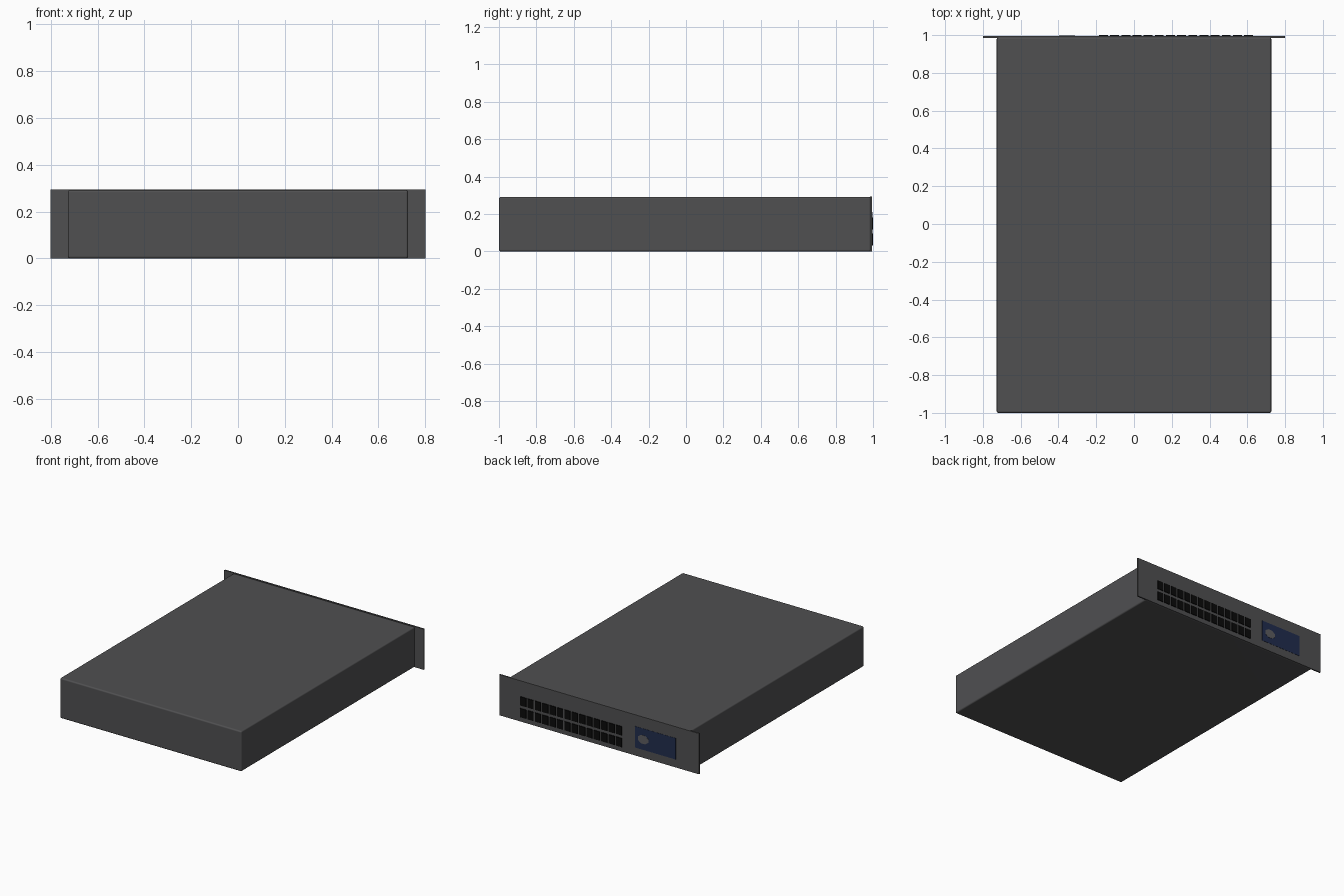
import bpy
import bmesh
import math

if "Cube" in bpy.data.objects:
    bpy.data.objects.remove(bpy.data.objects["Cube"])


def material(name, rgb):
    m = bpy.data.materials.new(name)
    m.diffuse_color = (*rgb, 1.0)
    m.use_nodes = True
    m.node_tree.nodes["Principled BSDF"].inputs["Base Color"].default_value = m.diffuse_color
    return m


CASE = material("dark_grey_metal", (0.08, 0.08, 0.083))
BLACK = material("black_port", (0.003, 0.003, 0.003))
BLUE = material("navy_panel", (0.015, 0.026, 0.075))
GREY = material("grey_button", (0.11, 0.11, 0.115))


def finish(bm, name, mat):
    me = bpy.data.meshes.new(name)
    bm.to_mesh(me)
    bm.free()
    me.materials.append(mat)
    ob = bpy.data.objects.new(name, me)
    bpy.context.collection.objects.link(ob)
    return ob


def add_box(bm, lo, hi):
    verts = bmesh.ops.create_cube(bm, size=1)["verts"]
    for v in verts:
        for i in range(3):
            v.co[i] = (lo[i] + hi[i]) / 2 + v.co[i] * (hi[i] - lo[i])


def box(name, lo, hi, mat, bevel=0.0):
    bm = bmesh.new()
    add_box(bm, lo, hi)
    ob = finish(bm, name, mat)
    if bevel:
        b = ob.modifiers.new("rounded_edges", 'BEVEL')
        b.width = bevel
        b.segments = 3
        for p in ob.data.polygons:
            p.use_smooth = True
        n = ob.modifiers.new("flat_panels", 'WEIGHTED_NORMAL')
        n.keep_sharp = True
    return ob


# Chassis and the wider rack faceplate
box("chassis", (-0.727, -1.0, 0.0), (0.727, 0.988, 0.292), CASE, 0.01)
box("faceplate", (-0.8, 0.985, 0.0), (0.8, 0.995, 0.295), CASE)

# Two rows of fourteen ports
bm = bmesh.new()
columns, x0, x1, gap = 14, -0.185, 0.63, 0.012
width = (x1 - x0 - gap * (columns - 1)) / columns
for z in (0.033, 0.118):
    for c in range(columns):
        x = x0 + c * (width + gap)
        add_box(bm, (x, 0.992, z), (x + width, 1.0, z + 0.064))
finish(bm, "ports", BLACK)

# Status panel with a plain eight-sided button plate
box("status_panel", (-0.615, 0.99, 0.058), (-0.288, 0.9965, 0.212), BLUE)

bm = bmesh.new()
ring = [bm.verts.new((-0.355 + 0.045 * math.cos((k + 0.5) * math.pi / 4), 0.9945,
                      0.133 + 0.033 * math.sin((k + 0.5) * math.pi / 4)))
        for k in range(8)]
face = bm.faces.new(ring)
ext = bmesh.ops.extrude_face_region(bm, geom=[face])
for g in ext["geom"]:
    if isinstance(g, bmesh.types.BMVert):
        g.co.y = 0.998
bmesh.ops.recalc_face_normals(bm, faces=bm.faces)
finish(bm, "panel_button", GREY)
